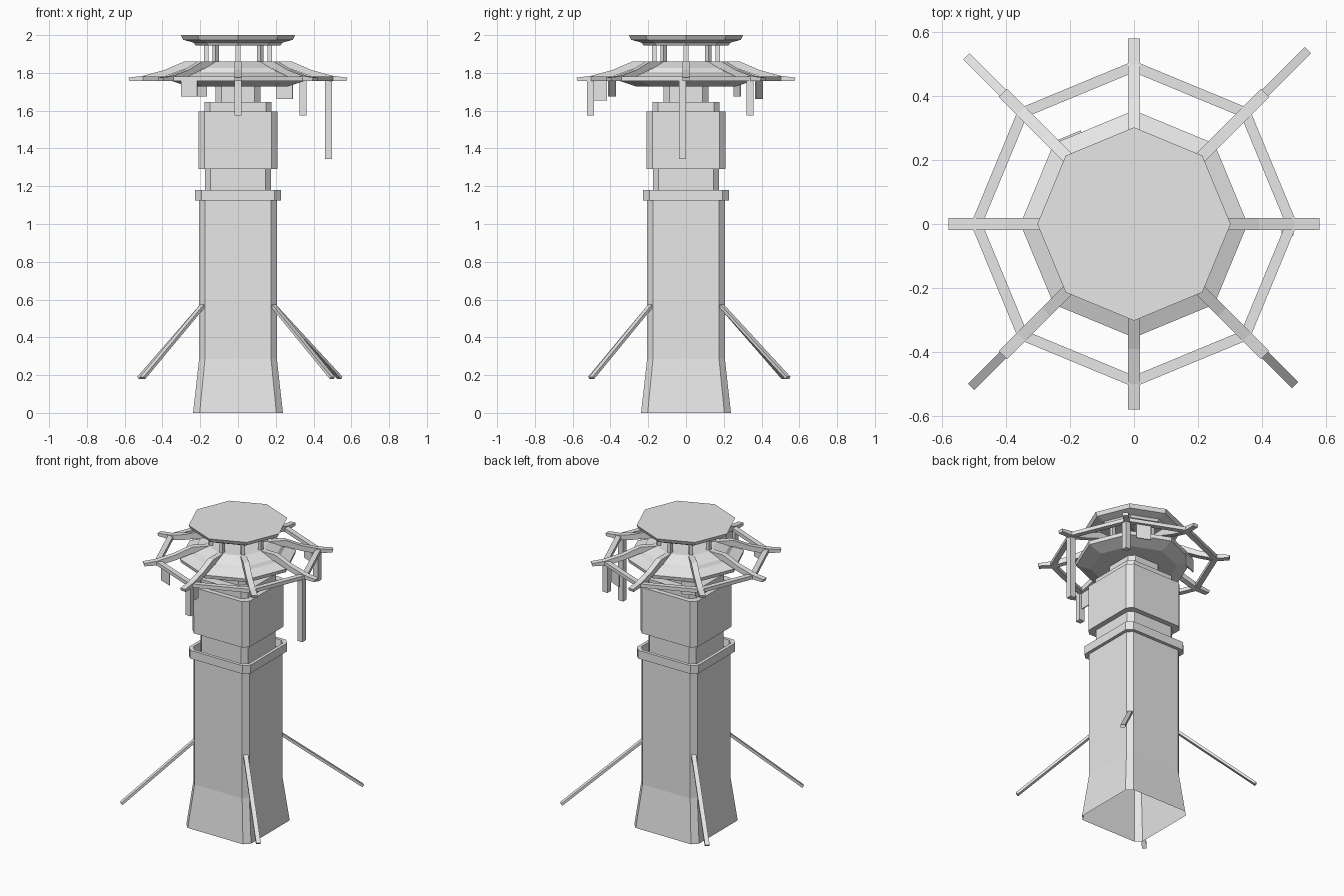
import bpy, bmesh
from math import sin, cos, pi, radians, sqrt
from mathutils import Vector, Matrix

cube = bpy.data.objects.get("Cube")
if cube:
    bpy.data.objects.remove(cube, do_unlink=True)

stone = bpy.data.materials.new("pale_grey")
stone.use_nodes = True
GREY = (0.8, 0.8, 0.8, 1)
stone.diffuse_color = GREY
stone.node_tree.nodes["Principled BSDF"].inputs["Base Color"].default_value = GREY


def finish(name, bm, recalc=True):
    if recalc:
        bmesh.ops.recalc_face_normals(bm, faces=bm.faces)
    mesh = bpy.data.meshes.new(name)
    bm.to_mesh(mesh)
    bm.free()
    mesh.materials.append(stone)
    obj = bpy.data.objects.new(name, mesh)
    bpy.context.collection.objects.link(obj)
    return obj


def square(half, chamfer, z):
    """Square ring with cut corners."""
    a, b = half, half - chamfer
    pts = [(a, -b), (a, b), (b, a), (-b, a), (-a, b), (-a, -b), (-b, -a), (b, -a)]
    return [(x, y, z) for x, y in pts]


def octagon(radius, z):
    return [(radius * cos(k * pi / 4), radius * sin(k * pi / 4), z) for k in range(8)]


def loft(name, rings, bottom=True, top=True, closed=False):
    bm = bmesh.new()
    rows = [[bm.verts.new(p) for p in ring] for ring in rings]
    pairs = list(zip(rows, rows[1:]))
    if closed:
        pairs.append((rows[-1], rows[0]))
    for low, high in pairs:
        for i in range(len(low)):
            j = (i + 1) % len(low)
            bm.faces.new((low[i], low[j], high[j], high[i]))
    if bottom and not closed:
        bm.faces.new(rows[0][::-1])
    if top and not closed:
        bm.faces.new(rows[-1])
    return finish(name, bm, recalc=closed)


def box(name, center, size, angle=0.0):
    bm = bmesh.new()
    mat = Matrix.Translation(center) @ Matrix.Rotation(angle, 4, 'Z') @ Matrix.Diagonal((*size, 1))
    bmesh.ops.create_cube(bm, size=1, matrix=mat)
    return finish(name, bm)


def beam(name, start, end, width, height):
    """Square timber between two points, kept upright."""
    start, end = Vector(start), Vector(end)
    along = (end - start).normalized()
    side = along.cross(Vector((0, 0, 1))).normalized()
    up = side.cross(along)
    basis = Matrix((along, side, up)).transposed().to_4x4()
    size = Matrix.Diagonal(((end - start).length, width, height, 1))
    bm = bmesh.new()
    bmesh.ops.create_cube(bm, size=1, matrix=Matrix.Translation((start + end) / 2) @ basis @ size)
    return finish(name, bm)


def around(radius, angle, z):
    return (radius * cos(angle), radius * sin(angle), z)


# Tower shaft with flared foot, open underneath
loft("tower_shaft", [square(0.238, 0.035, 0), square(0.206, 0.031, 0.285),
                     square(0.206, 0.031, 1.13)], bottom=False)
# Raised collar with a hollow rim
loft("collar", [square(0.2, 0.03, 1.125), square(0.227, 0.034, 1.125),
                square(0.227, 0.034, 1.18), square(0.206, 0.031, 1.18)], closed=True)
loft("shaft_neck", [square(0.176, 0.031, 1.12), square(0.176, 0.031, 1.295)])
loft("upper_block", [square(0.21, 0.033, 1.29), square(0.21, 0.033, 1.595)])
loft("upper_step", [square(0.178, 0.031, 1.59), square(0.178, 0.031, 1.645)])
loft("roof_neck", [square(0.12, 0.032, 1.64), square(0.12, 0.032, 1.735)])

# Lower roof tier
loft("lower_roof", [octagon(0.26, 1.727), octagon(0.35, 1.757), octagon(0.355, 1.78),
                    octagon(0.285, 1.805), octagon(0.27, 1.825), octagon(0.19, 1.86)])
# Upper roof cap
loft("roof_cap", [octagon(0.225, 1.945), octagon(0.235, 1.96),
                  octagon(0.29, 1.975), octagon(0.302, 2.0)])

# Side outline of a curved rib: distance out and height
RIB = [(0.17, 1.86), (0.285, 1.86), (0.39, 1.815), (0.5, 1.785), (0.58, 1.775),
       (0.575, 1.757), (0.48, 1.757), (0.385, 1.782), (0.28, 1.82), (0.17, 1.82)]


def rib(name, angle, width=0.036):
    bm = bmesh.new()
    sides = []
    for y in (-width / 2, width / 2):
        sides.append([bm.verts.new((r, y, z)) for r, z in RIB])
    bm.faces.new(sides[0])
    bm.faces.new(sides[1][::-1])
    for i in range(len(RIB)):
        j = (i + 1) % len(RIB)
        bm.faces.new((sides[0][i], sides[1][i], sides[1][j], sides[0][j]))
    bm.transform(Matrix.Rotation(angle, 4, 'Z'))
    return finish(name, bm)


# Posts, ribs and outer rails repeat around the eight corners
for k in range(8):
    a = k * pi / 4
    box(f"roof_post_{k}", around(0.167, a, 1.9), (0.024, 0.024, 0.11), a)
    rib(f"roof_rib_{k}", a)
    beam(f"outer_rail_{k}", around(0.492, a, 1.77), around(0.492, a + pi / 4, 1.77), 0.033, 0.024)

# Hanging cloth panels under the rails and eaves
tilt = radians(22.5)
box("front_right_banner", (-0.258, -0.392, 1.717), (0.092, 0.006, 0.086), -tilt)
box("back_left_banner", (0.248, 0.386, 1.712), (0.092, 0.006, 0.098), -tilt)
box("back_right_banner", (-0.208, 0.272, 1.717), (0.092, 0.006, 0.086), tilt)
box("front_banner", (0, -0.467, 1.707), (0.006, 0.095, 0.108))

# Hanging strips
for name, x, y, low in (("front_strip", 0, -0.505, 1.575),
                        ("back_left_strip", 0.345, 0.34, 1.575),
                        ("left_strip", 0.48, -0.018, 1.345)):
    box(name, (x, y, (low + 1.765) / 2), (0.037, 0.037, 1.765 - low))

# Slanted poles leaning off the shaft corners
for name, x, y, reach in (("back_left", 1, 1, 0.54), ("back_right", -1, 1, 0.52),
                          ("front_right", -1, -1, 0.505), ("front_left", 1, -1, 0.5)):
    beam(name + "_pole", (x * 0.185, y * 0.185, 0.57), (x * reach, y * reach, 0.185), 0.028, 0.016)
